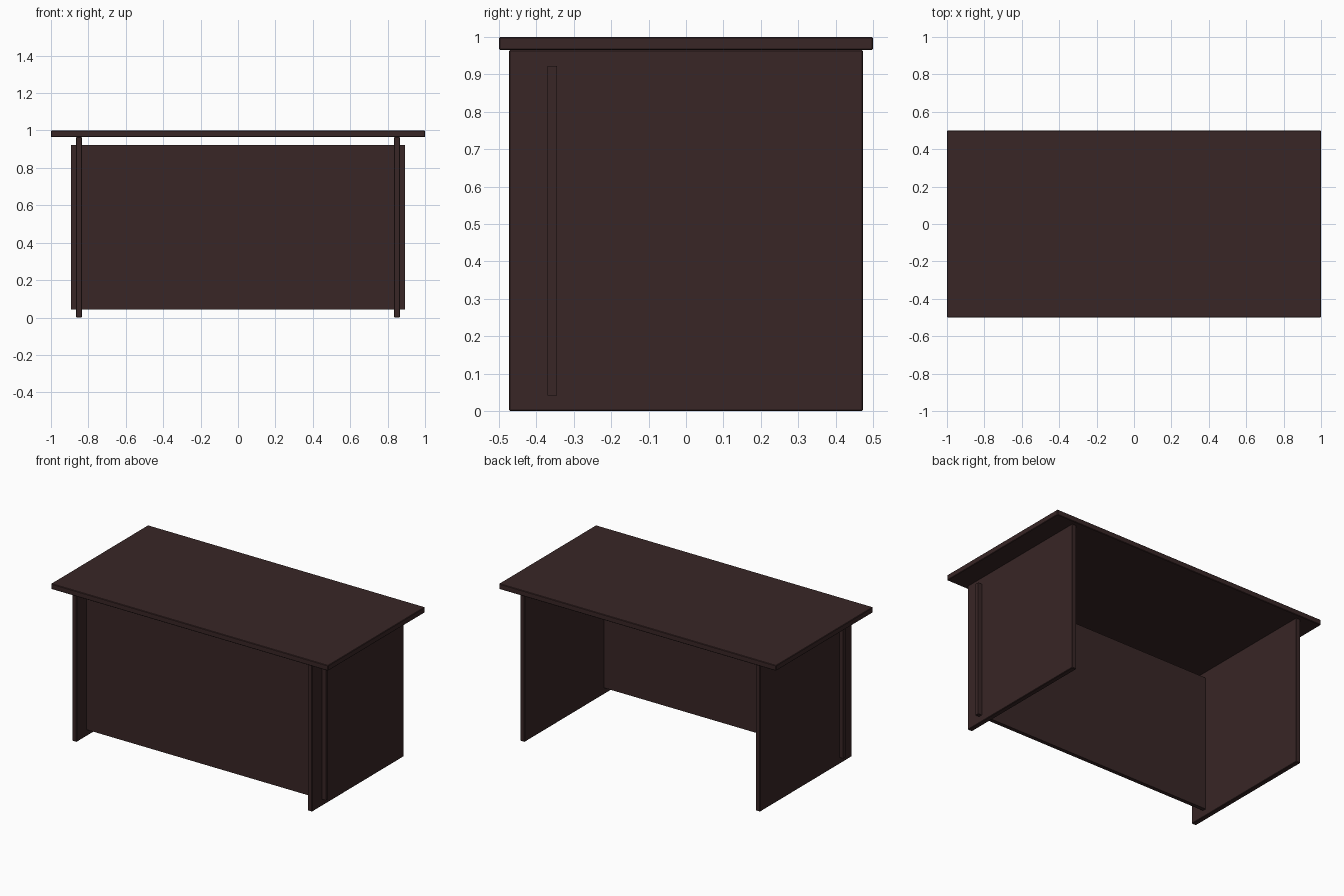
import bpy

if "Cube" in bpy.data.objects:
    bpy.data.objects.remove(bpy.data.objects["Cube"])

# One dark wood colour for the whole desk
wood = bpy.data.materials.new("dark brown wood")
wood.diffuse_color = (0.040, 0.019, 0.019, 1.0)
wood.use_nodes = True
wood.node_tree.nodes["Principled BSDF"].inputs["Base Color"].default_value = wood.diffuse_color


def board(name, lo, hi, bevel=0.0):
    """Box between two corners, with an optional small edge chamfer."""
    bpy.ops.mesh.primitive_cube_add(size=1)
    ob = bpy.context.object
    ob.name = name
    for v in ob.data.vertices:
        v.co = [lo[i] + (v.co[i] + 0.5) * (hi[i] - lo[i]) for i in range(3)]
    ob.data.materials.append(wood)
    if bevel:
        mod = ob.modifiers.new("edge chamfer", 'BEVEL')
        mod.width = bevel
        mod.segments = 1
    return ob


# Desk top
board("desk_top", (-1, -0.5, 0.965), (1, 0.5, 1.0), 0.003)

# Side panels that carry the top
for name, x in (("left_side_panel", -0.85), ("right_side_panel", 0.85)):
    board(name, (x - 0.016, -0.473, 0), (x + 0.016, 0.473, 0.965), 0.003)

# Front panel, its ends pass through the side panels
board("modesty_panel", (-0.893, -0.37, 0.042), (0.893, -0.345, 0.922))
